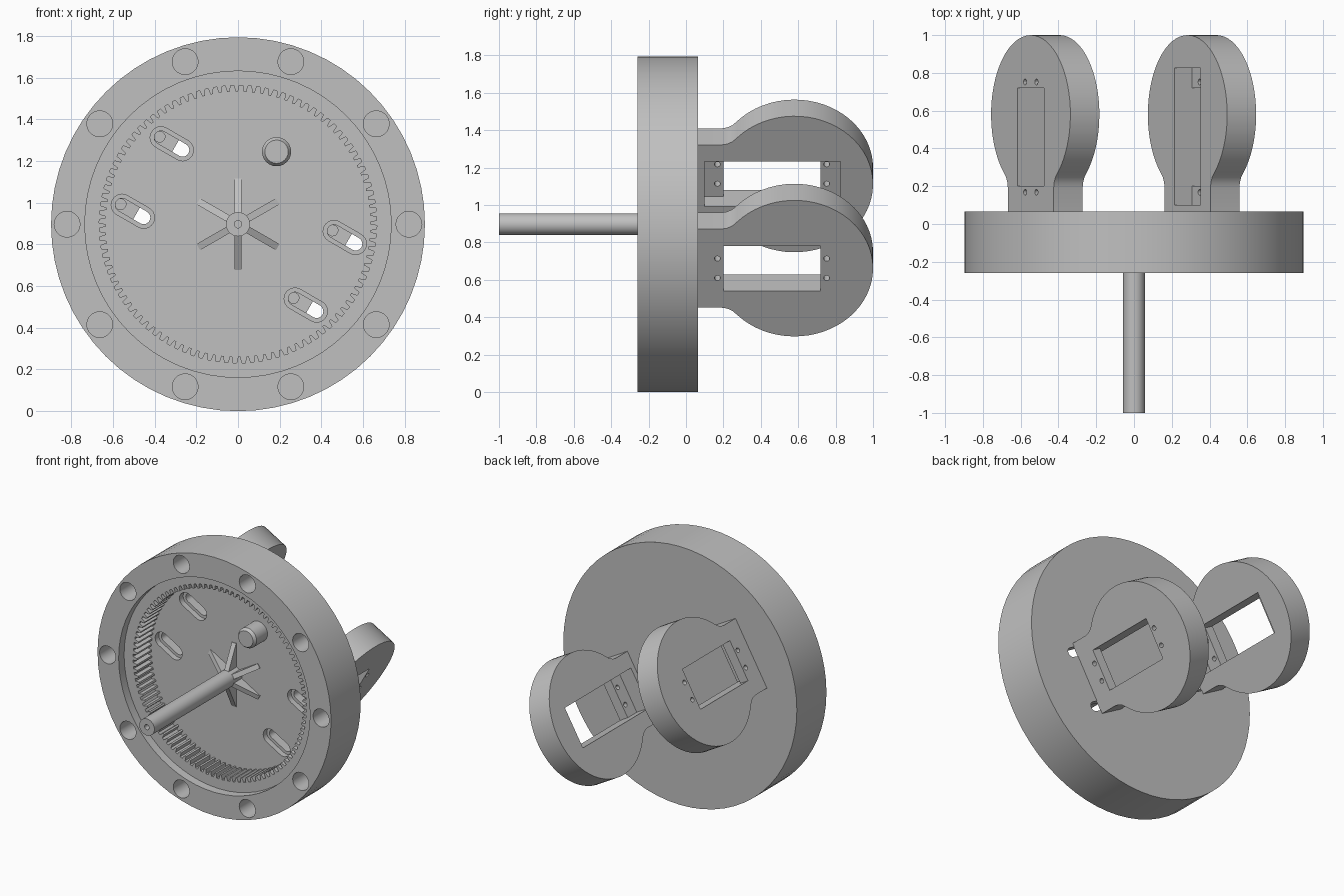
import bpy, bmesh, math
from mathutils import Vector

if "Cube" in bpy.data.objects:
    bpy.data.objects.remove(bpy.data.objects["Cube"], do_unlink=True)

grey = bpy.data.materials.new("matte_grey")
grey.use_nodes = True
COL = (0.53, 0.53, 0.53, 1)
grey.diffuse_color = COL
grey.node_tree.nodes["Principled BSDF"].inputs["Base Color"].default_value = COL

X, Y, Z = Vector((1, 0, 0)), Vector((0, 1, 0)), Vector((0, 0, 1))
HUB = Vector((0, 0, 0.897))
TILT = math.radians(30)
N = Vector((math.cos(TILT), 0, -math.sin(TILT)))   # arm thickness direction
U = Vector((math.sin(TILT), 0, math.cos(TILT)))    # arm height direction
FRONT, LEDGE, FLOOR, BACK = -0.26, -0.2, -0.04, 0.065


def circle(r, n, start=0.0, sweep=math.tau):
    return [(r * math.cos(start + sweep * i / n), r * math.sin(start + sweep * i / n))
            for i in range(n)]


def capsule(half, r, n=12):
    right = [(half + r * math.sin(math.pi * i / n), r * math.cos(math.pi * i / n))
             for i in range(n + 1)]
    return right + [(-a, -b) for a, b in right]


def rect(a0, a1, b0, b1):
    return [(a0, b0), (a1, b0), (a1, b1), (a0, b1)]


def prism(name, pts, origin, A, B, C, c0, c1, tip=1.0):
    """Extrude a 2D outline along C; tip scales the c0 end."""
    bm = bmesh.new()
    ends = []
    for c, s in ((c0, tip), (c1, 1.0)):
        ends.append([bm.verts.new(origin + A * a * s + B * b * s + C * c) for a, b in pts])
    bm.faces.new(ends[0])
    bm.faces.new(ends[1])
    for i in range(len(pts)):
        j = (i + 1) % len(pts)
        bm.faces.new((ends[0][i], ends[0][j], ends[1][j], ends[1][i]))
    bmesh.ops.recalc_face_normals(bm, faces=bm.faces)
    me = bpy.data.meshes.new(name)
    bm.to_mesh(me)
    bm.free()
    me.materials.append(grey)
    ob = bpy.data.objects.new(name, me)
    bpy.context.collection.objects.link(ob)
    return ob


def facing(name, pts, centre, y0, y1, A=X, B=Z, tip=1.0):
    return prism(name, pts, centre, A, B, Y, y0, y1, tip)


def cut(ob, cutters):
    """Subtract the cutters, then bake the result and drop them."""
    for c in cutters:
        c.hide_render = True
        m = ob.modifiers.new("cut", 'BOOLEAN')
        m.operation, m.solver, m.object = 'DIFFERENCE', 'EXACT', c
    dg = bpy.context.evaluated_depsgraph_get()
    me = bpy.data.meshes.new_from_object(ob.evaluated_get(dg))
    ob.modifiers.clear()
    ob.data = me
    for c in cutters:
        bpy.data.objects.remove(c, do_unlink=True)


def smooth(ob):
    bpy.ops.object.select_all(action='DESELECT')
    ob.select_set(True)
    bpy.context.view_layer.objects.active = ob
    bpy.ops.object.shade_smooth_by_angle(angle=math.radians(25))


# Internal gear outline: root and tip lands joined by sloped flanks
TEETH = 100
gear = []
for t in range(TEETH):
    for frac, r in ((0.0, 0.636), (0.3, 0.636), (0.45, 0.666), (0.85, 0.666)):
        a = math.tau * (t + frac) / TEETH
        gear.append((r * math.cos(a), r * math.sin(a)))

# Arm centres in the x-z plane, with the side their pocket opens to
arms = [("left_arm", Vector((-0.47, 0, 1.155)), 1),
        ("right_arm", Vector((0.36, 0, 0.705)), -1)]
SLOT_U, SLOT_N = 0.187, 0.068

# Housing: stepped recess, ring gear, rim holes and mounting slots
housing = facing("gear_housing", circle(0.897, 64), HUB, FRONT, BACK)
cutters = [facing("recess", circle(0.735, 64), HUB, FRONT - 0.1, LEDGE),
           facing("gear_cut", gear, HUB, FRONT - 0.1, FLOOR)]
for a, b in circle(0.82, 10):
    cutters.append(facing("rim_hole", circle(0.062, 20), HUB + X * a + Z * b, FRONT - 0.1, -0.06))
for _, c, _ in arms:
    for s in (1, -1):
        p = c + N * SLOT_N + U * SLOT_U * s
        cutters.append(facing("slot", capsule(0.06, 0.032), p, -0.1, 0.1, N, U))
        cutters.append(facing("slot_step", capsule(0.06, 0.052), p, -0.1, 0.0, N, U))
cut(housing, cutters)
smooth(housing)

# Central shaft with a small bore in its tip
shaft = facing("shaft", circle(0.058, 32), HUB, -1.0, FLOOR + 0.02)
cut(shaft, [facing("bore", circle(0.018, 16), HUB, -1.1, -0.9)])
smooth(shaft)

# Six tapering gussets around the shaft foot
for i in range(6):
    a = math.radians(30 + 60 * i)
    out = X * math.cos(a) + Z * math.sin(a)
    side = X * -math.sin(a) + Z * math.cos(a)
    prism("shaft_gusset", [(0.03, FLOOR + 0.01), (0.22, FLOOR + 0.01), (0.22, FLOOR - 0.005),
                           (0.03, FLOOR - 0.1)], HUB, out, Y, side, -0.017, 0.017)

# Chamfered peg on the floor
peg_at = Vector((0.185, 0, 1.245))
smooth(facing("peg", circle(0.07, 24), peg_at, -0.16, FLOOR + 0.02))
smooth(facing("peg_tip", circle(0.07, 24), peg_at, -0.18, -0.16, tip=0.8))

# Motor arms: round head, filleted neck, window, flanged pocket, screw holes
HEAD_Y, HEAD_R, NECK, T = 0.58, 0.42, 0.2425, 0.0885
side = [(BACK - 0.005, NECK), (0.19, NECK), (0.22, 0.248), (0.248, 0.262)]
sweep0 = math.radians(137)
head = [(HEAD_Y + a, b) for a, b in circle(HEAD_R, 48, sweep0, -2 * sweep0)]
head.append((HEAD_Y + HEAD_R * math.cos(sweep0), -HEAD_R * math.sin(sweep0)))
outline = side + head + [(a, -b) for a, b in reversed(side)]
for name, c, s in arms:
    arm = prism(name, outline, c, Y, U, N, -T, T)
    H = 0.139
    cutters = [prism("window", rect(0.2, 0.72, -H, H), c, Y, U, N, -0.3, 0.3),
               prism("pocket", rect(0.1, 0.825, -H, H), c, Y, U, N * s, -0.02, 0.3)]
    for y in (0.168, 0.752):
        for u in (-0.06, 0.06):
            cutters.append(prism("screw_hole", circle(0.016, 12), c + Y * y + U * u,
                                 Y, U, N, -0.3, 0.3))
    for u in (-SLOT_U, SLOT_U):
        cutters.append(facing("mount_hole", circle(0.026, 16), c + U * u, 0.0, 0.18, N, U))
    cut(arm, cutters)
    smooth(arm)
